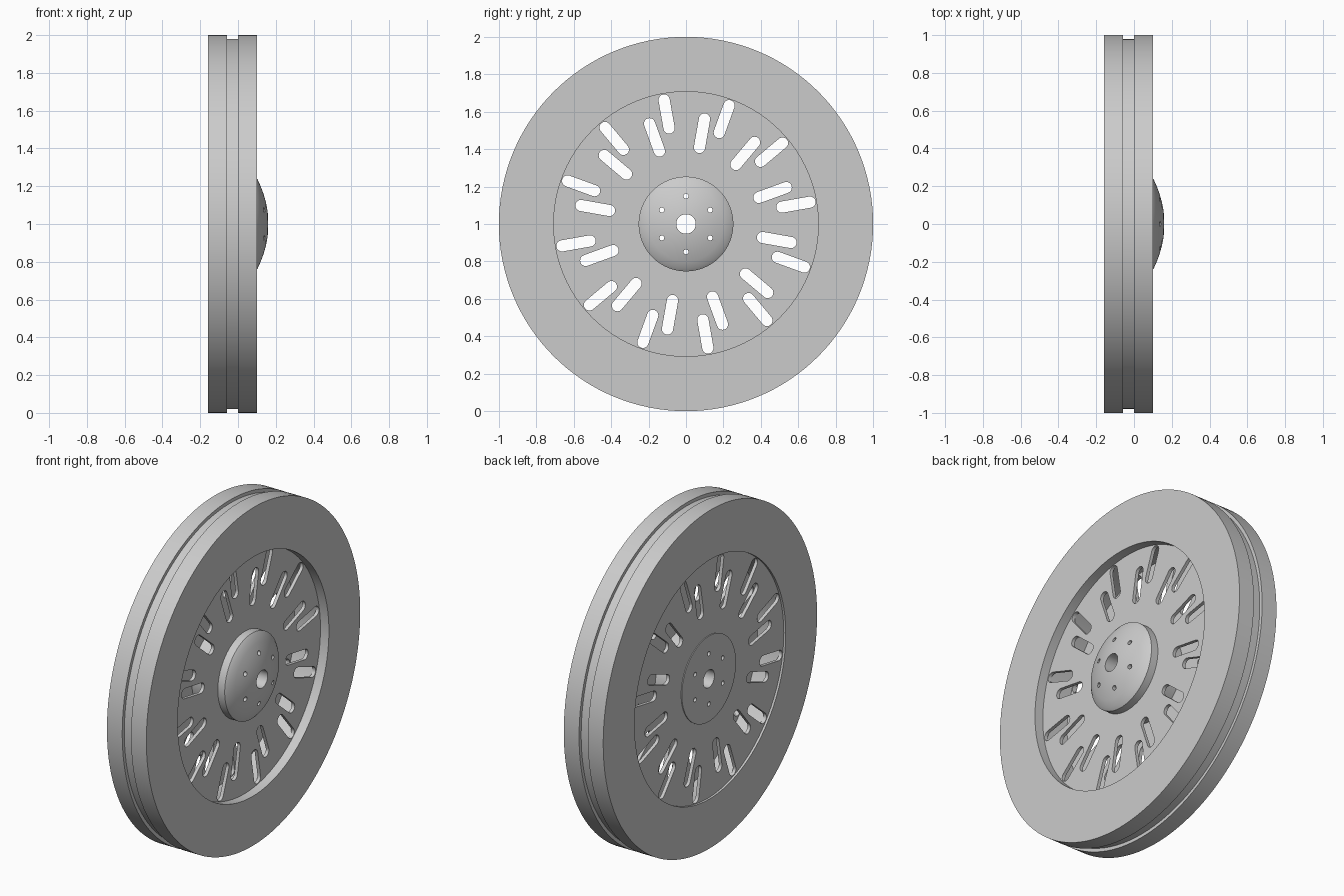
import bpy, bmesh
from math import sin, cos, pi, radians
from mathutils import Matrix, Vector

cube = bpy.data.objects.get("Cube")
if cube:
    bpy.data.objects.remove(cube, do_unlink=True)

grey = bpy.data.materials.new("plain_grey")
grey.use_nodes = True
colour = (0.6, 0.6, 0.6, 1)
grey.diffuse_color = colour
grey.node_tree.nodes["Principled BSDF"].inputs["Base Color"].default_value = colour

AXLE = Matrix.Translation((0, 0, 1))


def make_object(name, bm):
    bmesh.ops.recalc_face_normals(bm, faces=bm.faces[:])
    mesh = bpy.data.meshes.new(name)
    bm.to_mesh(mesh)
    bm.free()
    mesh.transform(AXLE)
    mesh.materials.append(grey)
    obj = bpy.data.objects.new(name, mesh)
    bpy.context.collection.objects.link(obj)
    return obj


def revolve(name, profile, segments=128):
    """Spin a closed (x, radius) profile around the x axis."""
    bm = bmesh.new()
    rings = []
    for i in range(segments):
        a = 2 * pi * i / segments
        rings.append([bm.verts.new((x, r * cos(a), r * sin(a))) for x, r in profile])
    n = len(profile)
    for i in range(segments):
        a, b = rings[i], rings[(i + 1) % segments]
        for j in range(n):
            k = (j + 1) % n
            bm.faces.new((a[j], a[k], b[k], b[j]))
    return make_object(name, bm)


def add_slot(bm, angle, inner, outer, radius, steps=10):
    """Add a radial round-ended prism that runs through the whole wheel."""
    outline = []
    for centre, start in ((outer, -pi / 2), (inner, pi / 2)):
        for i in range(steps + 1):
            t = start + pi * i / steps
            outline.append((centre + radius * cos(t), radius * sin(t)))
    turn = Matrix.Rotation(angle, 3, 'X')
    verts = [bm.verts.new(turn @ Vector((-0.4, u, v))) for u, v in outline]
    face = bm.faces.new(verts)
    moved = bmesh.ops.extrude_face_region(bm, geom=[face])["geom"]
    bmesh.ops.translate(bm, vec=(0.8, 0, 0),
                        verts=[g for g in moved if isinstance(g, bmesh.types.BMVert)])


def cut(obj, cutter):
    mod = obj.modifiers.new("cut", 'BOOLEAN')
    mod.operation = 'DIFFERENCE'
    mod.solver = 'EXACT'
    mod.object = cutter
    bpy.context.view_layer.objects.active = obj
    bpy.ops.object.modifier_apply(modifier=mod.name)


# Outer rim with a shallow groove around the tread
rim = revolve("rim", [(-0.158, 0.707), (-0.158, 1), (-0.058, 1), (-0.058, 0.98),
                      (0, 0.98), (0, 1), (0.1, 1), (0.1, 0.707)])

# Two thin slotted plates with a hollow between them
plates = [revolve(name, [(x, 0.2), (x, 0.72), (x + 0.02, 0.72), (x + 0.02, 0.2)])
          for name, x in (("back_plate", -0.145), ("front_plate", 0.025))]

# Domed hub with an axle bore
hub = revolve("hub", [(-0.15, 0.052), (-0.15, 0.253), (0.09, 0.253), (0.104, 0.236),
                      (0.12, 0.2), (0.135, 0.16), (0.147, 0.118), (0.156, 0.072),
                      (0.158, 0.052)], 96)

# Cutter for the two staggered rings of slots
bm = bmesh.new()
for i in range(12):
    add_slot(bm, radians(10 + 30 * i), 0.52, 0.673, 0.03)
    add_slot(bm, radians(20 + 30 * i), 0.415, 0.57, 0.03)
slot_cutter = make_object("slot_cutter", bm)

# Cutter for the ring of bolt holes
bm = bmesh.new()
for i in range(6):
    add_slot(bm, radians(30 + 60 * i), 0.1489, 0.1491, 0.013, 8)
bolt_cutter = make_object("bolt_cutter", bm)

for plate in plates:
    cut(plate, slot_cutter)
cut(hub, bolt_cutter)
for cutter in (slot_cutter, bolt_cutter):
    bpy.data.objects.remove(cutter, do_unlink=True)

# Smooth shading with crisp edges
bpy.ops.object.select_all(action='DESELECT')
for obj in [rim, hub] + plates:
    obj.select_set(True)
bpy.context.view_layer.objects.active = rim
bpy.ops.object.shade_smooth_by_angle(angle=radians(30))
